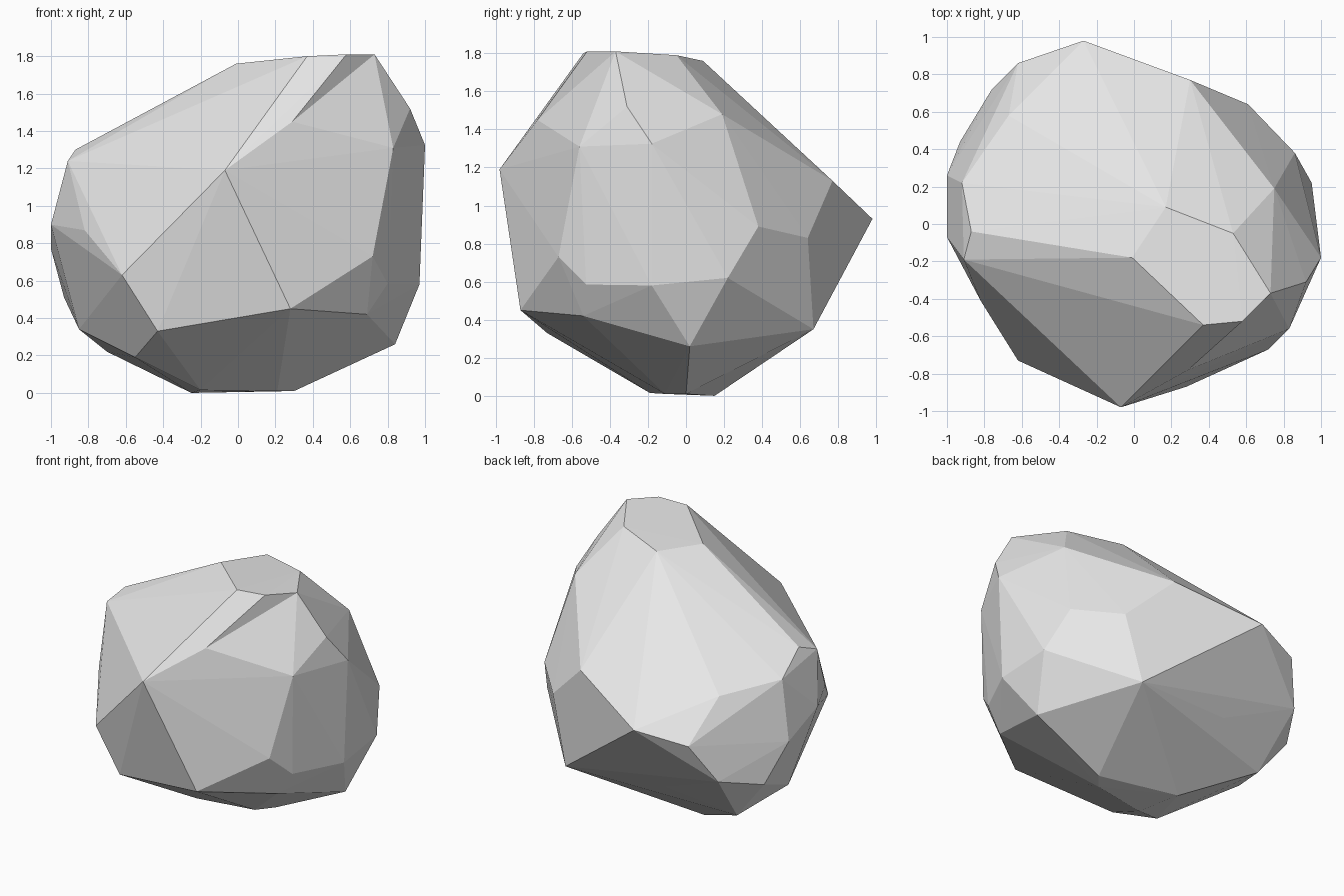
import bpy
import bmesh

# Corner points of the faceted boulder, grouped from top to bottom
crown = [(-.01, -.18, 1.76), (.37, -.54, 1.80), (.58, -.52, 1.81),
         (.73, -.37, 1.81), (.53, -.05, 1.79), (.17, .09, 1.76)]
shoulder = [(.29, -.78, 1.45), (.92, -.31, 1.52), (.83, -.56, 1.31),
            (1.0, -.18, 1.325), (.75, .19, 1.48), (.30, .77, 1.13),
            (-.67, .58, 1.13), (-.92, .22, 1.18), (-.87, -.04, 1.30),
            (-.91, -.19, 1.24), (-.07, -.98, 1.19)]
waist = [(.72, -.67, .73), (.97, -.18, .58), (.80, -.525, .585),
         (.95, .22, .62), (.86, .38, .89), (.61, .64, .83),
         (-.27, .98, .93), (-.62, .86, .86), (-.76, .72, .59),
         (-.93, .44, .51), (-1.0, .26, .77), (-1.0, -.07, .90),
         (-.82, -.41, .87), (-.62, -.73, .63)]
foot = [(.28, -.87, .45), (.69, -.54, .42), (.84, .02, .26),
        (.49, .67, .35), (-.25, .61, .38), (-.70, .42, .22),
        (-.85, .05, .34), (-.55, -.42, .19), (-.43, -.73, .33)]
base = [(-.25, .15, 0), (-.20, -.19, .015), (.21, -.11, .01), (.30, 0, .01)]

# Wrap the points in a faceted skin
bm = bmesh.new()
rings = [[bm.verts.new(p) for p in ring]
         for ring in (crown, shoulder, waist, foot, base)]
top_corner, notch_end = rings[0][2], rings[1][2]
bmesh.ops.convex_hull(bm, input=bm.verts[:])

# Small dent under the top ledge at the front right
edge = bm.edges.get((top_corner, notch_end))
if edge:
    bmesh.ops.rotate_edges(bm, edges=[edge], use_ccw=False)

loose = [v for v in bm.verts if not v.link_faces]
bmesh.ops.delete(bm, geom=loose, context='VERTS')
bmesh.ops.recalc_face_normals(bm, faces=bm.faces[:])

mesh = bpy.data.meshes.new("boulder")
bm.to_mesh(mesh)
bm.free()

# Stone colour
stone = bpy.data.materials.new("light grey stone")
stone.diffuse_color = (.8, .8, .8, 1)
mesh.materials.append(stone)

boulder = bpy.data.objects.new("boulder", mesh)
bpy.context.collection.objects.link(boulder)
